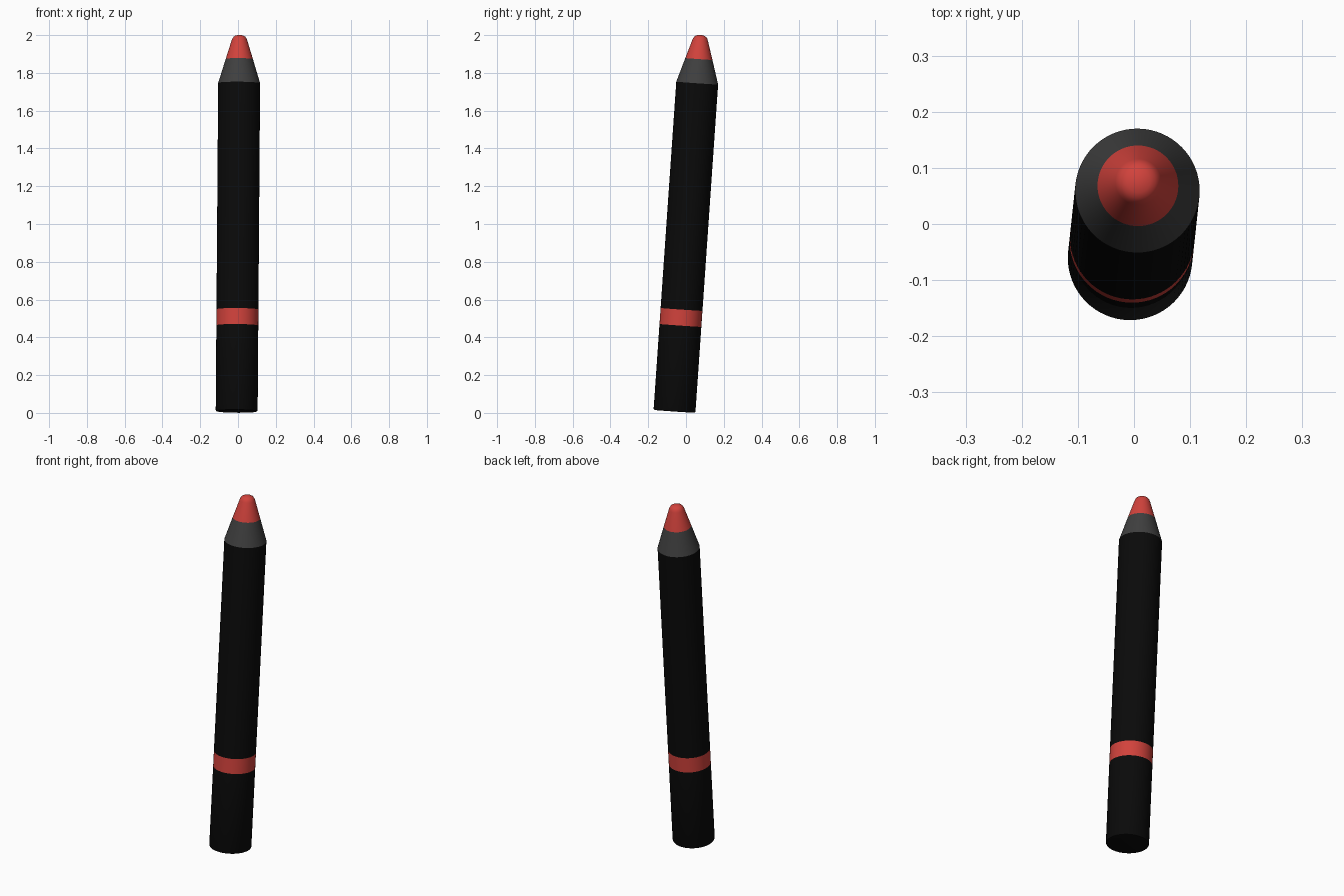
import bpy
import bmesh
from math import pi, radians
from mathutils import Matrix, Vector

cube = bpy.data.objects.get("Cube")
if cube:
    bpy.data.objects.remove(cube, do_unlink=True)


def make_material(name, color):
    mat = bpy.data.materials.new(name)
    mat.use_nodes = True
    mat.diffuse_color = color
    mat.node_tree.nodes["Principled BSDF"].inputs["Base Color"].default_value = color
    return mat


black = make_material("black", (0.003, 0.003, 0.003, 1))
grey = make_material("dark grey", (0.05, 0.05, 0.05, 1))
red = make_material("red", (0.64, 0.055, 0.045, 1))

# The whole pencil leans slightly backwards and to its left
lean = Vector((0.0075, 0.0692, 1)).to_track_quat("Z", "Y").to_matrix().to_4x4()
placement = Matrix.Translation((-0.007, -0.061, 0.008)) @ lean


def lathe(name, profile, mat, segments=64):
    """Spin a (radius, height) profile around the pencil's axis."""
    bm = bmesh.new()
    verts = [bm.verts.new((r, 0, h)) for r, h in profile]
    edges = [bm.edges.new(pair) for pair in zip(verts, verts[1:])]
    bmesh.ops.spin(bm, geom=verts + edges, axis=(0, 0, 1), cent=(0, 0, 0),
                   angle=2 * pi, steps=segments)
    bmesh.ops.remove_doubles(bm, verts=bm.verts, dist=0.0002)
    bmesh.ops.recalc_face_normals(bm, faces=bm.faces)
    # Make sure open shells face away from the axis
    side = max(bm.faces, key=lambda f: f.calc_center_median().xy.length)
    if side.normal.xy.dot(side.calc_center_median().xy) < 0:
        bmesh.ops.reverse_faces(bm, faces=bm.faces)
    mesh = bpy.data.meshes.new(name)
    bm.to_mesh(mesh)
    bm.free()
    mesh.materials.append(mat)
    obj = bpy.data.objects.new(name, mesh)
    bpy.context.collection.objects.link(obj)
    obj.matrix_world = placement
    bpy.ops.object.select_all(action="DESELECT")
    obj.select_set(True)
    bpy.context.view_layer.objects.active = obj
    bpy.ops.object.shade_smooth_by_angle(angle=radians(30))
    return obj


R = 0.111          # barrel radius
LEAD_R = 0.072     # lead radius where it leaves the wood
BAND_LOW, BAND_HIGH = 0.456, 0.541
SHOULDER, LEAD_START = 1.742, 1.870

# Barrel with its coloured band
lathe("lower_barrel", [(0, 0), (R - 0.006, 0), (R - 0.002, 0.002),
                       (R, 0.006), (R, BAND_LOW)], black)
lathe("band", [(R, BAND_LOW), (R, BAND_HIGH)], red)
lathe("upper_barrel", [(R, BAND_HIGH), (R, SHOULDER)], black)

# Sharpened cone and rounded lead
lathe("sharpened_cone", [(R, SHOULDER), (LEAD_R, LEAD_START)], grey)
lathe("lead_tip", [(LEAD_R, LEAD_START), (0.041, 1.970), (0.037, 1.980),
                   (0.030, 1.989), (0.021, 1.994), (0.010, 1.997), (0, 1.998)], red)
